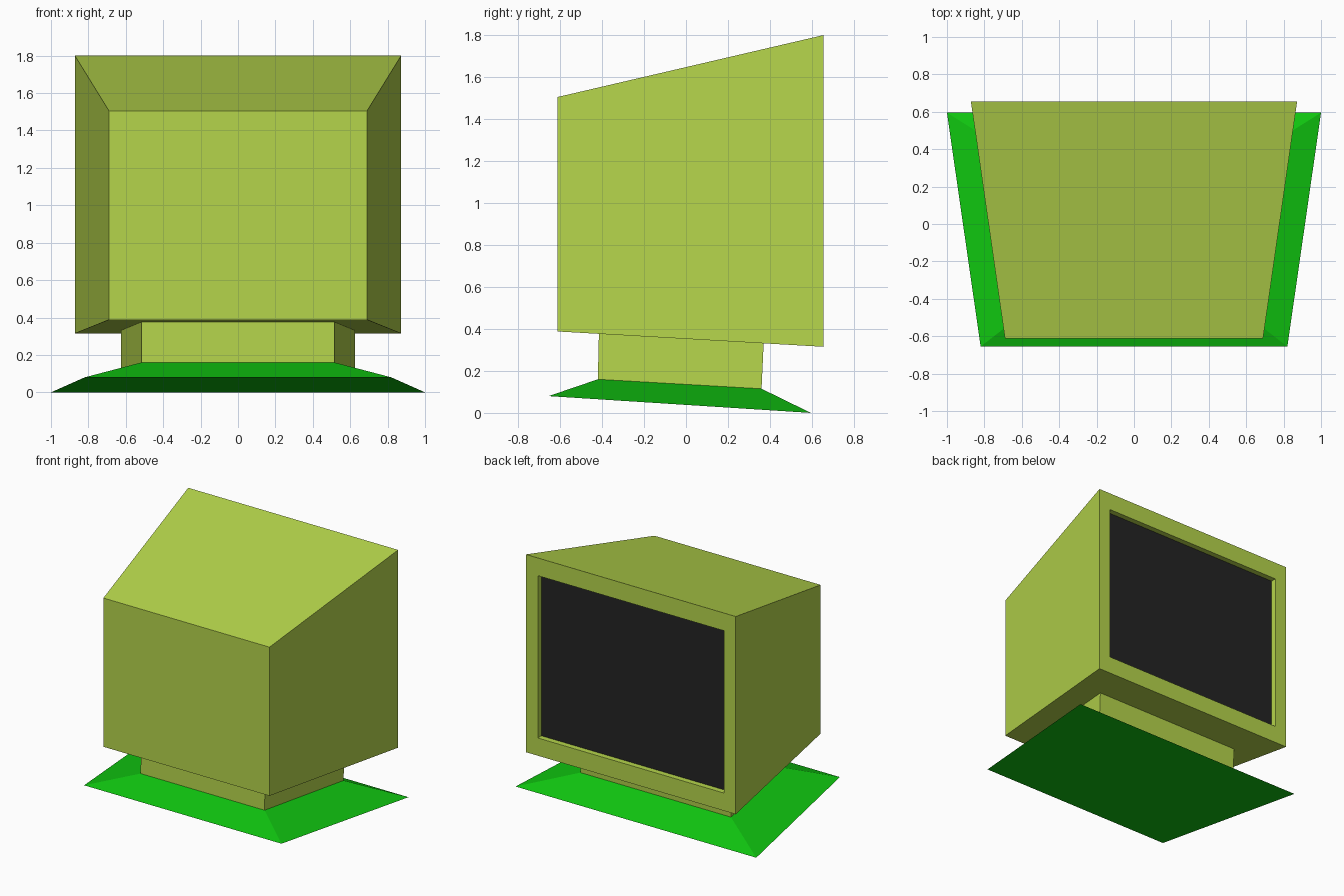
import bpy, bmesh

if "Cube" in bpy.data.objects:
    bpy.data.objects.remove(bpy.data.objects["Cube"])


def material(name, rgb):
    m = bpy.data.materials.new(name)
    m.diffuse_color = (*rgb, 1)
    m.use_nodes = True
    m.node_tree.nodes["Principled BSDF"].inputs["Base Color"].default_value = m.diffuse_color
    return m


lime = material("lime casing", (0.46, 0.66, 0.07))
green = material("green base", (0.005, 0.55, 0.005))
black = material("dark screen", (0.017, 0.017, 0.017))


def finish(name, bm, *mats):
    bmesh.ops.recalc_face_normals(bm, faces=bm.faces)
    me = bpy.data.meshes.new(name)
    bm.to_mesh(me)
    bm.free()
    for m in mats:
        me.materials.append(m)
    ob = bpy.data.objects.new(name, me)
    bpy.context.collection.objects.link(ob)
    return ob


def ring(bm, front, back):
    """Tilted trapezoid: front and back edges, each (half width, y, z)."""
    (fw, fy, fz), (bw, by, bz) = front, back
    return [bm.verts.new(p) for p in
            ((-fw, fy, fz), (fw, fy, fz), (bw, by, bz), (-bw, by, bz))]


def bridge(bm, a, b):
    return [bm.faces.new((a[i], a[(i + 1) % 4], b[(i + 1) % 4], b[i]))
            for i in range(4)]


# Sloping foot plate
foot_top = (0.515, -0.42, 0.16), (0.625, 0.36, 0.115)
bm = bmesh.new()
low = ring(bm, (0.82, -0.655, 0.08), (1.0, 0.595, 0.0))
high = ring(bm, *foot_top)
bridge(bm, low, high)
bm.faces.new(low)
bm.faces.new(high)
finish("foot", bm, green)

# Neck between foot and casing
bm = bmesh.new()
low = ring(bm, *foot_top)
high = ring(bm, (0.515, -0.415, 0.378), (0.625, 0.37, 0.332))
bridge(bm, low, high)
bm.faces.new(low)
bm.faces.new(high)
finish("neck", bm, lime)

# Tapered casing with a recessed screen on its +y face
BACK = 0.655


def upright(bm, w, y, z0, z1):
    return [bm.verts.new(p) for p in
            ((-w, y, z0), (w, y, z0), (w, y, z1), (-w, y, z1))]


bm = bmesh.new()
loops = [upright(bm, *r) for r in (
    (0.69, -0.612, 0.388, 1.505),
    (0.872, BACK, 0.315, 1.80),
    (0.773, BACK, 0.448, 1.667),
    (0.773, BACK - 0.043, 0.448, 1.667))]
bm.faces.new(loops[0])
for a, b in zip(loops, loops[1:]):
    bridge(bm, a, b)
bm.faces.new(loops[-1]).material_index = 1
finish("monitor_casing", bm, lime, black)
